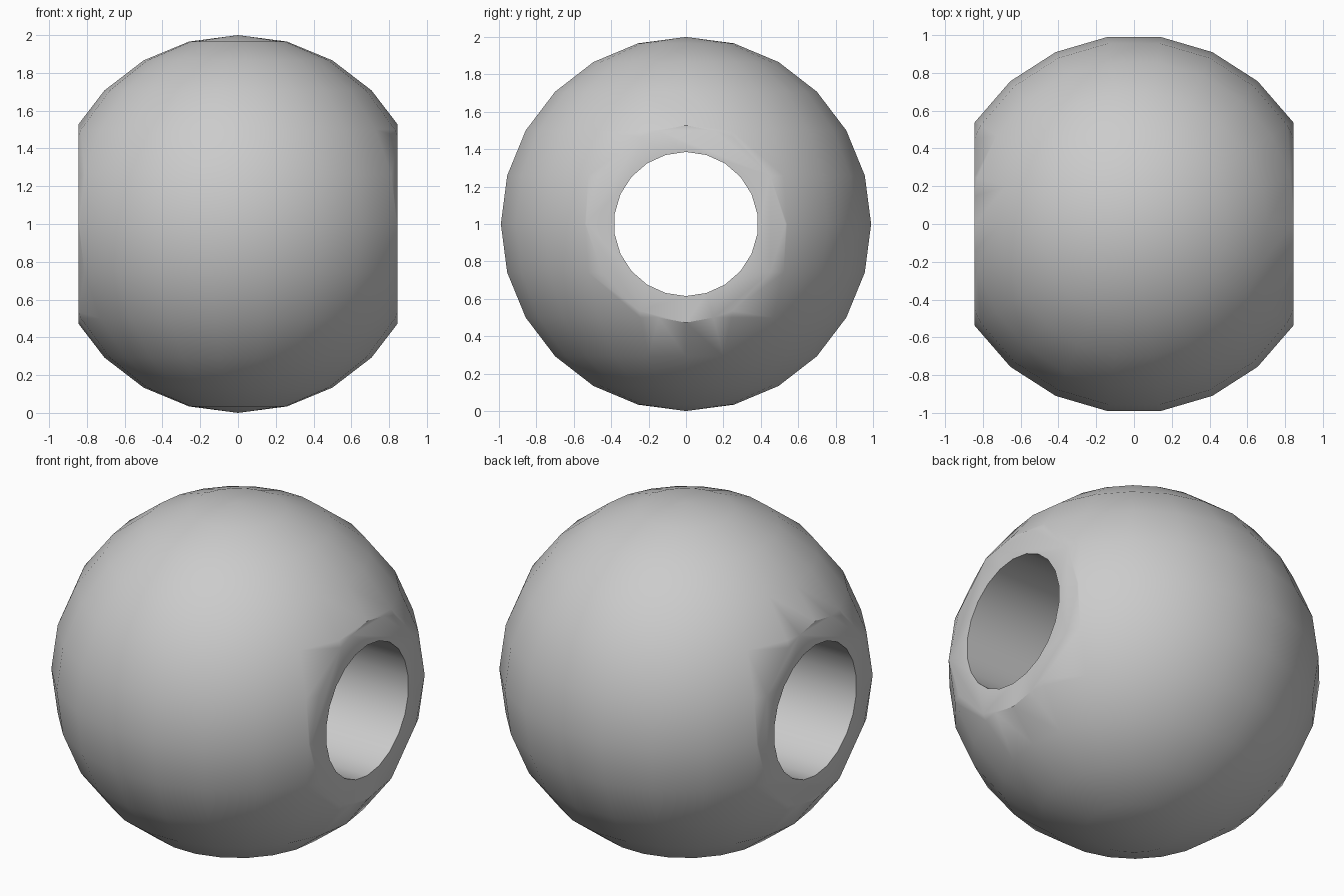
import bpy
import bmesh
import math
from mathutils import Matrix, Vector

SEGMENTS = 22
RINGS = 12
CAP_X = 0.845
HOLE_RADIUS = 0.385

default_cube = bpy.data.objects.get("Cube")
if default_cube:
    bpy.data.objects.remove(default_cube, do_unlink=True)

# Plain grey material
grey = bpy.data.materials.new("plain grey")
grey.use_nodes = True
color = (0.6, 0.6, 0.6, 1.0)
grey.diffuse_color = color
grey.node_tree.nodes["Principled BSDF"].inputs["Base Color"].default_value = color


def add_object(name, bm):
    mesh = bpy.data.meshes.new(name)
    bm.to_mesh(mesh)
    bm.free()
    mesh.materials.append(grey)
    obj = bpy.data.objects.new(name, mesh)
    bpy.context.collection.objects.link(obj)
    return obj


# Ball with both sides sliced flat
bm = bmesh.new()
bmesh.ops.create_uvsphere(bm, u_segments=SEGMENTS, v_segments=RINGS, radius=1,
                          matrix=Matrix.Translation((0, 0, 1)) @ Matrix.Rotation(math.pi / 2, 4, 'Z'))
for side in (-1, 1):
    geom = bm.verts[:] + bm.edges[:] + bm.faces[:]
    cut = bmesh.ops.bisect_plane(bm, geom=geom, plane_co=(side * CAP_X, 0, 0),
                                 plane_no=(side, 0, 0), clear_outer=True)
    rim = [e for e in cut["geom_cut"] if isinstance(e, bmesh.types.BMEdge)]
    bmesh.ops.holes_fill(bm, edges=rim, sides=0)
bmesh.ops.recalc_face_normals(bm, faces=bm.faces[:])
bead = add_object("bead", bm)

# Cutter for the hole running from side to side
bm = bmesh.new()
lay_along_x = Matrix.Rotation(math.radians(120), 4, Vector((1, 1, 1)))
bmesh.ops.create_cone(bm, cap_ends=True, segments=SEGMENTS, radius1=HOLE_RADIUS,
                      radius2=HOLE_RADIUS, depth=3,
                      matrix=Matrix.Translation((0, 0, 1)) @ lay_along_x)
cutter = add_object("hole_cutter", bm)

# Drill the hole, then remove the cutter
drill = bead.modifiers.new("hole", 'BOOLEAN')
drill.operation = 'DIFFERENCE'
drill.solver = 'EXACT'
drill.object = cutter
bpy.ops.object.select_all(action='DESELECT')
bead.select_set(True)
bpy.context.view_layer.objects.active = bead
bpy.ops.object.modifier_apply(modifier=drill.name)
bpy.data.objects.remove(cutter, do_unlink=True)

# Smooth walls with crisp rims
bpy.ops.object.shade_smooth_by_angle(angle=math.radians(35))
